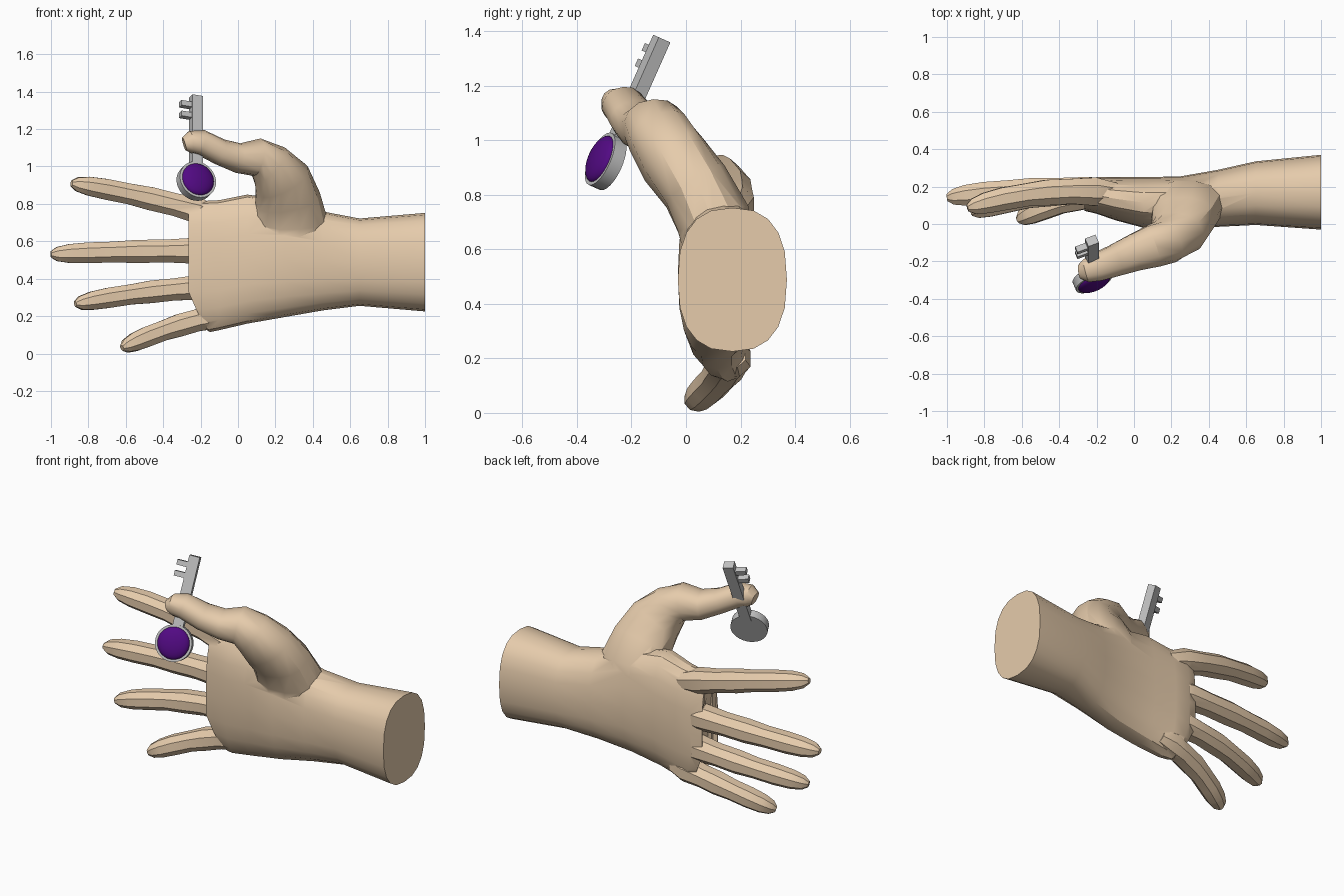
import bpy, bmesh, math
from mathutils import Vector, Matrix

if "Cube" in bpy.data.objects:
    bpy.data.objects.remove(bpy.data.objects["Cube"])


def material(name, rgb):
    m = bpy.data.materials.new(name)
    m.diffuse_color = (*rgb, 1)
    m.use_nodes = True
    m.node_tree.nodes["Principled BSDF"].inputs["Base Color"].default_value = m.diffuse_color
    return m


SKIN = material("skin", (0.79, 0.60, 0.41))
METAL = material("grey_metal", (0.54, 0.54, 0.54))
GEM = material("purple_gem", (0.085, 0.003, 0.23))


def smooth(ob, angle=30):
    bpy.ops.object.select_all(action='DESELECT')
    bpy.context.view_layer.objects.active = ob
    ob.select_set(True)
    bpy.ops.object.shade_smooth_by_angle(angle=math.radians(angle))


def finish(bm, name, mat):
    bmesh.ops.recalc_face_normals(bm, faces=bm.faces)
    me = bpy.data.meshes.new(name)
    bm.to_mesh(me)
    bm.free()
    me.materials.append(mat)
    ob = bpy.data.objects.new(name, me)
    bpy.context.collection.objects.link(ob)
    smooth(ob)
    return ob


def loft(rings, sides, power=2.0, axis=None):
    """Skin rings of (centre, half width, half depth) along their path."""
    bm = bmesh.new()
    loops = []
    pts = [Vector(r[0]) for r in rings]
    shift = 0.5 if sides == 8 else 0
    for i, (c, a, b) in enumerate(rings):
        t = axis or (pts[min(i + 1, len(pts) - 1)] - pts[max(i - 1, 0)]).normalized()
        u = t.cross(Vector((0, 1, 0))).normalized()
        v = t.cross(u)
        loop = []
        for k in range(sides):
            w = math.tau * (k + shift) / sides
            cx, sy = math.cos(w), math.sin(w)
            px = math.copysign(abs(cx) ** (2 / power), cx)
            py = math.copysign(abs(sy) ** (2 / power), sy)
            loop.append(bm.verts.new(pts[i] + u * a * px + v * b * py))
        loops.append(loop)
    for p, q in zip(loops, loops[1:]):
        for k in range(sides):
            j = (k + 1) % sides
            bm.faces.new((p[k], p[j], q[j], q[k]))
    bm.faces.new(loops[0])
    bm.faces.new(loops[-1])
    return bm


# Wrist and palm: x, front y, back y, bottom z, top z
sections = [(1.0, -0.03, 0.37, 0.225, 0.752), (0.65, -0.005, 0.335, 0.255, 0.722),
            (0.45, -0.015, 0.29, 0.23, 0.76), (0.25, -0.03, 0.255, 0.195, 0.82),
            (0.05, -0.02, 0.25, 0.16, 0.85), (-0.1, 0.02, 0.25, 0.125, 0.82),
            (-0.2, 0.055, 0.25, 0.115, 0.815), (-0.265, 0.07, 0.225, 0.125, 0.80)]
rings = [((x, (y0 + y1) / 2, (z0 + z1) / 2), (z1 - z0) / 2, (y1 - y0) / 2)
         for x, y0, y1, z0, z1 in sections]
bm = loft(rings, 20, 2.5, Vector((-1, 0, 0)))
for v in bm.verts:      # slant the little-finger side of the palm edge
    if v.co.x < -0.15 and v.co.z < 0.32:
        v.co.x += (0.32 - v.co.z) * (0.5 if v.co.x < -0.25 else 0.25)
bmesh.ops.triangulate(bm, faces=[f for f in bm.faces if len(f.verts) > 4])
hand = finish(bm, "hand", SKIN)
parts = []

# Fingers: base, bend, tip, base radius
PROFILE = [(0, 0.75), (0.14, 1.04), (0.3, 0.92), (0.46, 0.94), (0.6, 0.84),
           (0.76, 0.84), (0.88, 0.76), (0.96, 0.57), (1, 0.25)]
fingers = {
    "index_finger": ((-0.10, 0.165, 0.73), (-0.5, 0.205, 0.85), (-0.89, 0.085, 0.91), 0.071),
    "middle_finger": ((-0.10, 0.17, 0.55), (-0.6, 0.20, 0.55), (-1.0, 0.14, 0.53), 0.071),
    "ring_finger": ((-0.10, 0.165, 0.36), (-0.5, 0.20, 0.34), (-0.87, 0.06, 0.265), 0.069),
    "little_finger": ((-0.04, 0.165, 0.215), (-0.34, 0.17, 0.165), (-0.62, 0.02, 0.03), 0.069)}
for name, (p0, p1, p2, r) in fingers.items():
    p0, p1, p2 = Vector(p0), Vector(p1), Vector(p2)
    rings = [(p0 * (1 - t) ** 2 + p1 * 2 * t * (1 - t) + p2 * t * t, r * f, r * f * 1.1)
             for t, f in PROFILE]
    parts.append(finish(loft(rings, 8, 2.2), name, SKIN))

# Thumb rising from the heel of the hand and curling over the key
thumb = [((0.27, 0.12, 0.60), 0.19, 0.13), ((0.275, 0.10, 0.71), 0.205, 0.14),
         ((0.265, 0.035, 0.83), 0.175, 0.13), ((0.235, -0.045, 0.93), 0.155, 0.128),
         ((0.17, -0.095, 1.01), 0.122, 0.12), ((0.10, -0.12, 1.05), 0.102, 0.115),
         ((0.0, -0.155, 1.045), 0.08, 0.1), ((-0.10, -0.195, 1.08), 0.07, 0.086),
         ((-0.20, -0.232, 1.13), 0.068, 0.076), ((-0.255, -0.25, 1.13), 0.06, 0.064),
         ((-0.288, -0.255, 1.12), 0.036, 0.04)]
parts.append(finish(loft(thumb, 14, 2.3), "thumb", SKIN))

# Merge fingers and thumb into the palm
for part in parts:
    mod = hand.modifiers.new("merge", 'BOOLEAN')
    mod.operation = 'UNION'
    mod.solver = 'EXACT'
    mod.object = part
    bpy.context.view_layer.objects.active = hand
    bpy.ops.object.modifier_apply(modifier=mod.name)
    bpy.data.objects.remove(part)
smooth(hand)

# Key, built upright and then tilted between thumb and palm
place = (Matrix.Translation((-0.225, -0.29, 0.92))
         @ Matrix.Rotation(math.radians(-24), 4, 'X')
         @ Matrix.Rotation(math.radians(22), 4, 'Z'))


def bar(name, centre, size):
    bm = bmesh.new()
    m = Matrix.Translation(centre) @ Matrix.Diagonal((*size, 1))
    bmesh.ops.create_cube(bm, size=1, matrix=place @ m)
    finish(bm, name, METAL)


bar("key_shaft", (0, 0, 0.28), (0.06, 0.05, 0.43))
for i, z in enumerate((0.378, 0.44)):
    bar(f"key_tooth_{i + 1}", (-0.05, 0, z), (0.08, 0.035, 0.03))

bm = bmesh.new()
bmesh.ops.create_cone(bm, cap_ends=True, segments=32, radius1=0.104, radius2=0.104,
                      depth=0.05, matrix=place @ Matrix.Translation((0, -0.005, 0))
                      @ Matrix.Rotation(math.pi / 2, 4, 'X'))
finish(bm, "key_disc", METAL)

bm = bmesh.new()
bmesh.ops.create_uvsphere(bm, u_segments=32, v_segments=16, radius=0.091,
                          matrix=place @ Matrix.Translation((0, -0.028, 0))
                          @ Matrix.Diagonal((1, 0.36, 1, 1)))
finish(bm, "key_gem", GEM)
